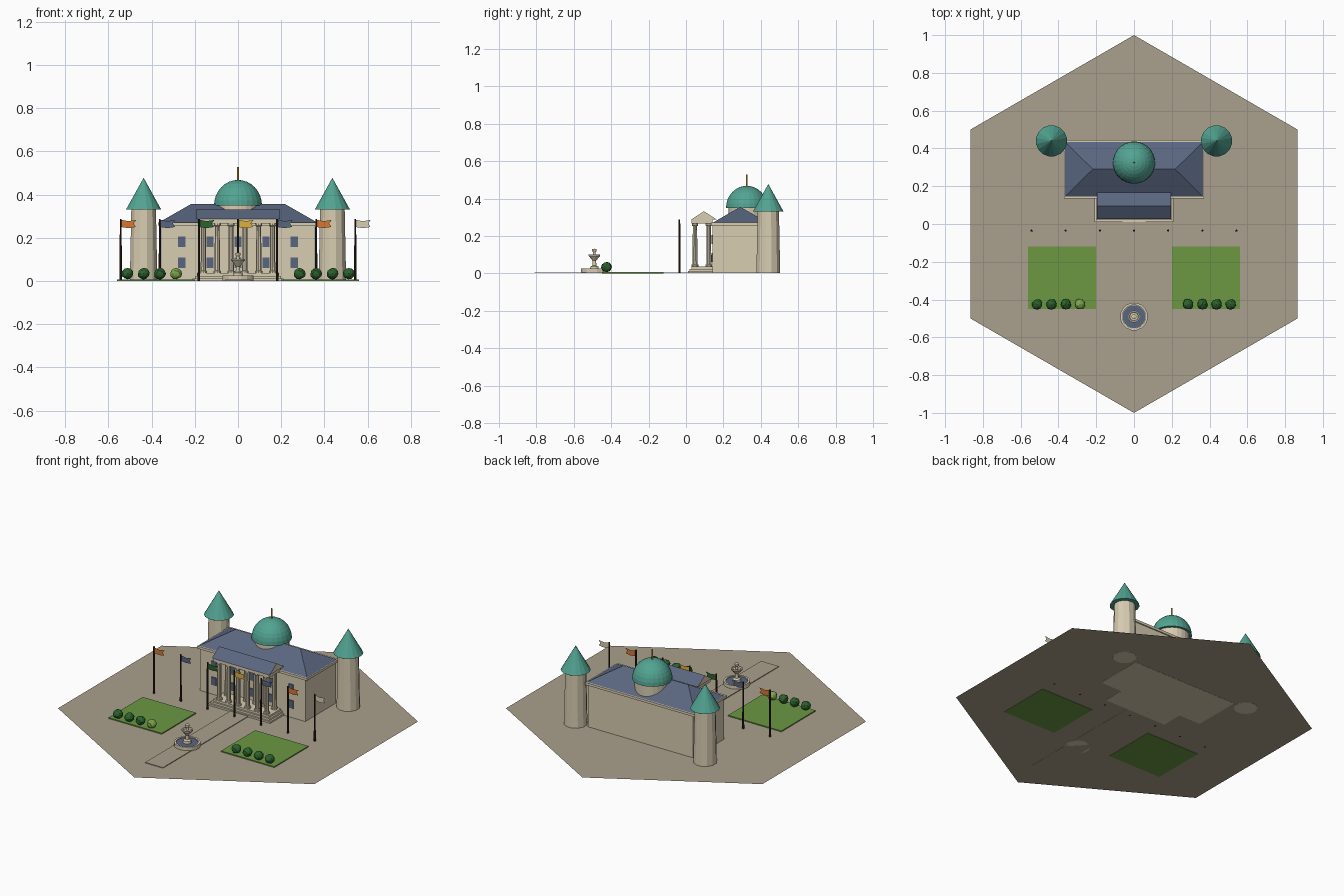
import bpy, bmesh, math

cube = bpy.data.objects.get("Cube")
if cube:
    bpy.data.objects.remove(cube, do_unlink=True)


def material(name, *rgb):
    lin = [(c / 255 / 12.92) if c < 11 else ((c / 255 + 0.055) / 1.055) ** 2.4 for c in rgb]
    m = bpy.data.materials.new(name)
    m.use_nodes = True
    m.diffuse_color = (*lin, 1)
    m.node_tree.nodes["Principled BSDF"].inputs["Base Color"].default_value = (*lin, 1)
    return m


PAVING = material("tan paving", 170, 160, 140)
STONE = material("cream stone", 216, 205, 178)
SLATE = material("blue slate", 90, 102, 128)
COPPER = material("green copper", 82, 164, 146)
WOOD = material("dark wood", 50, 36, 28)
LAWN = material("lawn green", 108, 152, 66)
LEAF = material("dark leaf", 44, 98, 46)
LIGHT_LEAF = material("light leaf", 124, 166, 76)
ORANGE = material("orange cloth", 214, 120, 50)
GOLD = material("gold", 222, 176, 60)


def finish(name, bm, *mats):
    bmesh.ops.recalc_face_normals(bm, faces=bm.faces)
    mesh = bpy.data.meshes.new(name)
    bm.to_mesh(mesh)
    bm.free()
    for m in mats:
        mesh.materials.append(m)
    ob = bpy.data.objects.new(name, mesh)
    bpy.context.collection.objects.link(ob)
    return ob


def box(name, mat, x0, x1, y0, y1, z0, z1):
    bm = bmesh.new()
    bmesh.ops.create_cube(bm, size=1)
    for v in bm.verts:
        v.co = (x1 if v.co.x > 0 else x0, y1 if v.co.y > 0 else y0, z1 if v.co.z > 0 else z0)
    return finish(name, bm, mat)


def lathe(name, mat, x, y, profile, sides):
    """Turn a list of (radius, height) points round a vertical axis."""
    bm = bmesh.new()
    rings = []
    for r, z in profile:
        count = sides if r > 0 else 1
        turns = [math.tau * (i + 0.5) / sides for i in range(count)]
        rings.append([bm.verts.new((x + r * math.cos(t), y + r * math.sin(t), z)) for t in turns])
    for low, high in zip(rings, rings[1:]):
        for i in range(sides):
            j = (i + 1) % sides
            quad = [low[i % len(low)], low[j % len(low)], high[j % len(high)], high[i % len(high)]]
            bm.faces.new(list(dict.fromkeys(quad)))
    for ring in (rings[0], rings[-1]):
        if len(ring) > 1:
            bm.faces.new(ring)
    return finish(name, bm, mat)


def ridge_roof(name, half, ridge, y0, y1, z0, z1):
    """Roof with its ridge along x; upright gable ends are stone."""
    bm = bmesh.new()
    mid = (y0 + y1) / 2
    a, b, c, d = [bm.verts.new((x, y, z0)) for x, y in
                  ((-half, y0), (half, y0), (half, y1), (-half, y1))]
    e, f = bm.verts.new((-ridge, mid, z1)), bm.verts.new((ridge, mid, z1))
    for face in ((a, b, f, e), (c, d, e, f), (b, c, f), (d, a, e), (a, d, c, b)):
        bm.faces.new(face)
    bmesh.ops.recalc_face_normals(bm, faces=bm.faces)
    for face in bm.faces:
        face.material_index = 1 if face.normal.z < 0.1 else 0
    return finish(name, bm, SLATE, STONE)


# Hexagonal plaza and path
bm = bmesh.new()
bm.faces.new([bm.verts.new((math.sin(math.tau * i / 6), math.cos(math.tau * i / 6), 0.002))
              for i in range(6)])
plaza = finish("plaza", bm, PAVING)
box("path", PAVING, -0.06, 0.06, -0.81, 0.1, 0.001, 0.006)

# Main hall
box("hall_walls", STONE, -0.355, 0.355, 0.142, 0.438, 0.001, 0.26)
box("hall_cornice", STONE, -0.37, 0.37, 0.135, 0.445, 0.257, 0.272)
ridge_roof("hall_roof", 0.365, 0.218, 0.145, 0.435, 0.272, 0.356)
for x in (-0.26, -0.13, 0, 0.13, 0.26):
    for z in (0.06, 0.158):
        box("window", SLATE, x - 0.017, x + 0.017, 0.137, 0.143, z, z + 0.048)

# Dome on its drum, with a finial
lathe("dome_drum", STONE, 0, 0.325, [(0.098, 0.272), (0.098, 0.352)], 24)
arc = [math.pi / 2 * i / 8 for i in range(8)]
lathe("dome", COPPER, 0, 0.325,
      [(0.112 * math.cos(t), 0.35 + 0.118 * math.sin(t)) for t in arc] + [(0, 0.468)], 24)
lathe("finial", GOLD, 0, 0.325, [(0.005, 0.46), (0.004, 0.528)], 8)

# Portico: nested steps, two rows of columns, beam and gable roof
for i in range(3):
    inset = 0.01 * i
    box("step", STONE, inset - 0.21, 0.21 - inset, 0.01 + inset, 0.142, 0.001, 0.012 * (i + 1))
for x in (-0.16, -0.096, -0.032, 0.032, 0.096, 0.16):
    for y in (0.048, 0.122):
        lathe("column", STONE, x, y,
              [(0.018, 0.036), (0.018, 0.046), (0.0135, 0.048), (0.0115, 0.252),
               (0.017, 0.256), (0.017, 0.268)], 10)
box("portico_beam", STONE, -0.188, 0.188, 0.03, 0.142, 0.266, 0.288)
ridge_roof("portico_roof", 0.195, 0.195, 0.026, 0.166, 0.287, 0.332)

# Corner towers
for x in (-0.437, 0.437):
    lathe("tower", STONE, x, 0.44, [(0.066, 0.001), (0.059, 0.335)], 12)
    lathe("tower_roof", COPPER, x, 0.44, [(0.083, 0.331), (0, 0.478)], 16)

# Lawns with rows of bushes
for side in (-1, 1):
    x0, x1 = sorted((side * 0.2, side * 0.56))
    box("lawn", LAWN, x0, x1, -0.45, -0.12, 0, 0.008)
    for i in range(4):
        x = side * (0.286 + 0.0755 * i)
        bm = bmesh.new()
        bmesh.ops.create_icosphere(bm, subdivisions=2, radius=0.028)
        for k, v in enumerate(bm.verts):
            v.co *= 1 + 0.06 * math.sin(k * 2.3 + i)
            v.co.x += x
            v.co.y -= 0.425
            v.co.z = v.co.z * 0.93 + 0.034
        finish("bush", bm, LIGHT_LEAF if side < 0 and i == 0 else LEAF)

# Fountain: basin, water and tiered bowl
FY = -0.49
lathe("fountain_basin", STONE, 0, FY,
      [(0.074, 0.001), (0.074, 0.026), (0.062, 0.026), (0.062, 0.018)], 16)
lathe("fountain_water", SLATE, 0, FY, [(0.061, 0.017), (0.061, 0.022)], 16)
lathe("fountain_bowl", STONE, 0, FY,
      [(0.024, 0.02), (0.022, 0.036), (0.011, 0.042), (0.01, 0.068), (0.032, 0.094),
       (0.032, 0.102), (0.025, 0.102), (0.022, 0.095), (0.008, 0.095), (0.007, 0.112),
       (0.013, 0.122), (0.013, 0.13), (0, 0.132)], 12)

# Row of flagpoles with swallow-tailed flags
outline = [(0, 0.284), (0.035, 0.277), (0.072, 0.283), (0.06, 0.267),
           (0.07, 0.25), (0.035, 0.245), (0, 0.25)]
for i, cloth in enumerate((ORANGE, SLATE, LEAF, GOLD, SLATE, ORANGE, STONE)):
    x = 0.181 * (i - 3)
    lathe("flagpole", WOOD, x, -0.035, [(0.006, 0.001), (0.0045, 0.288)], 8)
    bm = bmesh.new()
    bm.faces.new([bm.verts.new((x + px, -0.035, pz)) for px, pz in outline])
    finish("flag", bm, cloth)
